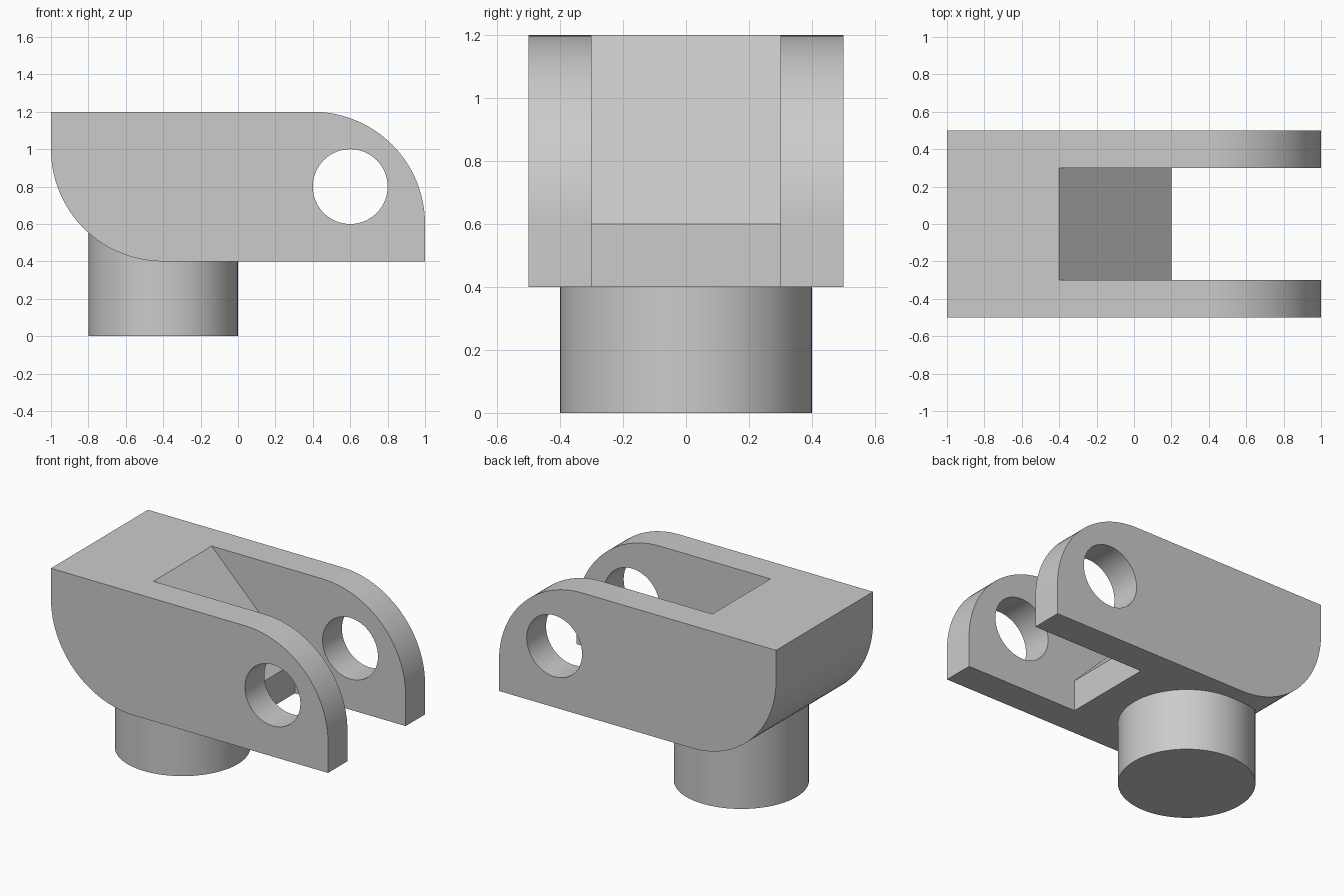
import bpy
import bmesh
from math import pi, sin, cos, radians

cube = bpy.data.objects.get("Cube")
if cube:
    bpy.data.objects.remove(cube, do_unlink=True)

grey = bpy.data.materials.new("plain grey")
grey.use_nodes = True
colour = (0.6, 0.6, 0.6, 1)
grey.diffuse_color = colour
grey.node_tree.nodes["Principled BSDF"].inputs["Base Color"].default_value = colour


def arc(cx, cz, r, start, end, steps):
    """Points of an arc in the xz plane, angles in degrees."""
    angles = [radians(start + (end - start) * i / steps) for i in range(steps + 1)]
    return [(cx + r * cos(a), cz + r * sin(a)) for a in angles]


def extrude_profile(name, profile, half_width):
    """Solid made by sweeping an xz profile along y."""
    bm = bmesh.new()
    face = bm.faces.new([bm.verts.new((x, -half_width, z)) for x, z in profile])
    swept = bmesh.ops.extrude_face_region(bm, geom=[face])["geom"]
    verts = [v for v in swept if isinstance(v, bmesh.types.BMVert)]
    bmesh.ops.translate(bm, vec=(0, 2 * half_width, 0), verts=verts)
    bmesh.ops.recalc_face_normals(bm, faces=bm.faces)
    mesh = bpy.data.meshes.new(name)
    bm.to_mesh(mesh)
    bm.free()
    mesh.materials.append(grey)
    obj = bpy.data.objects.new(name, mesh)
    bpy.context.collection.objects.link(obj)
    return obj


def activate(obj):
    bpy.ops.object.select_all(action="DESELECT")
    obj.select_set(True)
    bpy.context.view_layer.objects.active = obj


def cut(target, cutter):
    mod = target.modifiers.new("cut", "BOOLEAN")
    mod.operation = "DIFFERENCE"
    mod.solver = "EXACT"
    mod.object = cutter
    activate(target)
    bpy.ops.object.modifier_apply(modifier=mod.name)
    bpy.data.objects.remove(cutter, do_unlink=True)


# Fork body: block with two opposite rounded corners
outline = ([(-1, 1.2)] + arc(-0.4, 1.0, 0.6, 180, 270, 24)
           + [(1, 0.4)] + arc(0.4, 0.6, 0.6, 0, 90, 24))
body = extrude_profile("fork_body", outline, 0.5)

# Slot between the cheeks, with a sloped floor ending in a short step
slot = [(-0.5, 1.3), (0.2, 0.6), (0.2, 0.3), (1.1, 0.3), (1.1, 1.3)]
cut(body, extrude_profile("slot_cutter", slot, 0.3))

# Pin hole through both cheeks
hole = arc(0.6, 0.8, 0.2, 0, 360, 64)[:-1]
cut(body, extrude_profile("pin_hole_cutter", hole, 0.6))

# Round peg underneath, its top buried in the body
bpy.ops.mesh.primitive_cylinder_add(vertices=64, radius=0.4, depth=0.6,
                                    location=(-0.4, 0, 0.3))
peg = bpy.context.object
peg.name = "round_peg"
peg.data.materials.append(grey)

for obj in (body, peg):
    activate(obj)
    bpy.ops.object.shade_smooth_by_angle(angle=pi / 6)
